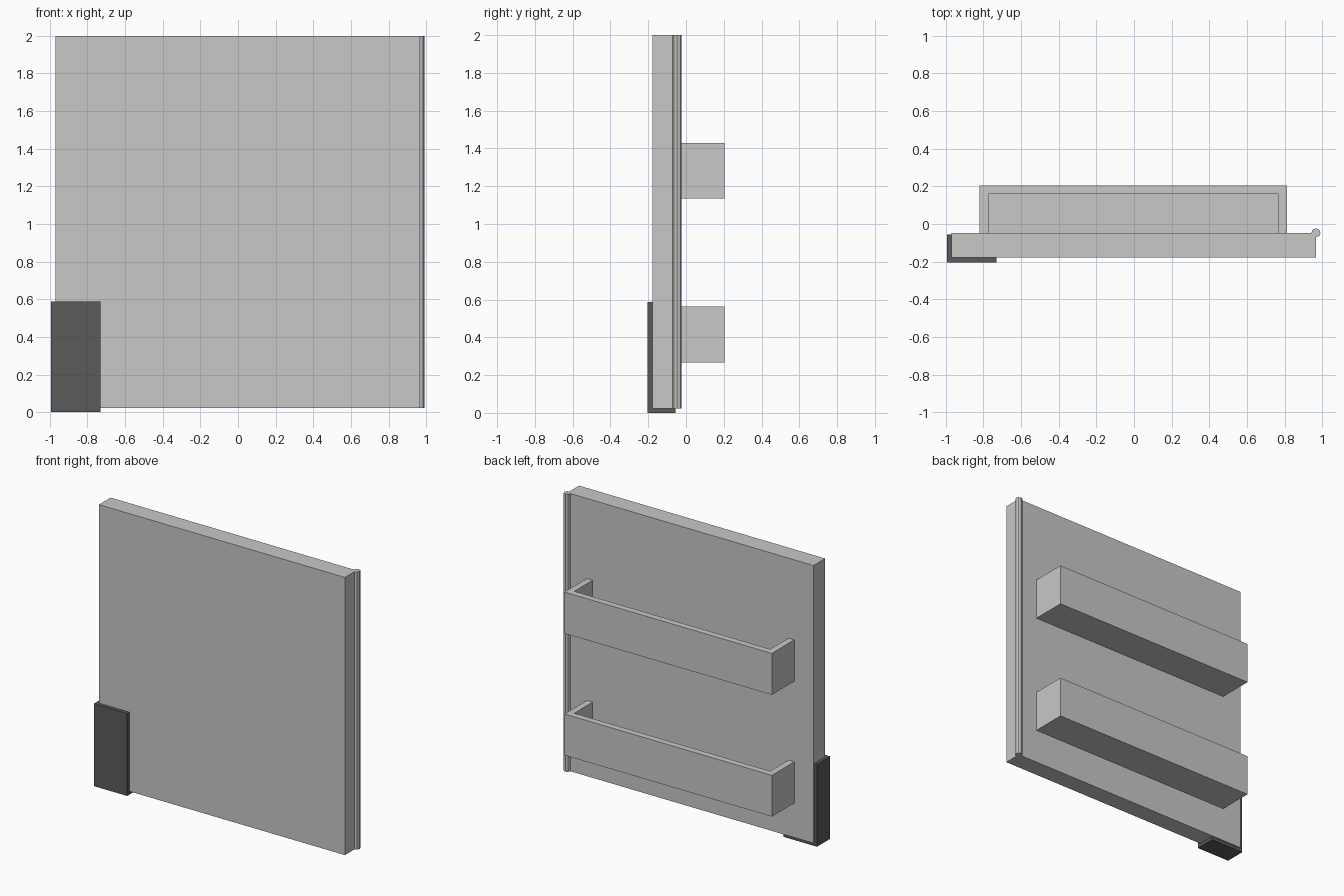
import bpy
import bmesh
from mathutils import Matrix, Vector

if "Cube" in bpy.data.objects:
    bpy.data.objects.remove(bpy.data.objects["Cube"])


def material(name, value):
    m = bpy.data.materials.new(name)
    m.diffuse_color = (value, value, value, 1)
    m.use_nodes = True
    m.node_tree.nodes["Principled BSDF"].inputs["Base Color"].default_value = m.diffuse_color
    return m


LIGHT = material("light grey", 0.58)
DARK = material("dark grey", 0.105)


def finish(name, bm, mat):
    mesh = bpy.data.meshes.new(name)
    bm.to_mesh(mesh)
    bm.free()
    mesh.materials.append(mat)
    obj = bpy.data.objects.new(name, mesh)
    bpy.context.collection.objects.link(obj)
    return obj


def box(name, lo, hi, mat):
    lo, hi = Vector(lo), Vector(hi)
    bm = bmesh.new()
    bmesh.ops.create_cube(bm, size=1, matrix=Matrix.Translation((lo + hi) / 2)
                          @ Matrix.Diagonal((*(hi - lo), 1)))
    return finish(name, bm, mat)


PANEL_BACK = -0.047
BOTTOM = 0.023

# Door panel
box("door_panel", (-0.971, -0.178, BOTTOM), (0.967, PANEL_BACK, 2.0), LIGHT)

# Hinge rod along the back right edge
bm = bmesh.new()
bmesh.ops.create_cone(bm, cap_ends=True, segments=8, radius1=0.024, radius2=0.024,
                      depth=2.0 - BOTTOM,
                      matrix=Matrix.Translation((0.967, PANEL_BACK, 1 + BOTTOM / 2)))
finish("hinge_rod", bm, LIGHT)

# Corner guard around the lower left corner
box("corner_guard", (-0.993, -0.204, 0.0), (-0.73, -0.056, 0.587), DARK)

# Open-topped shelf bins on the back, hollowed out against the panel
W = 0.046
X0, X1, Y1 = -0.82, 0.814, 0.205
for name, z0, z1 in (("lower_bin", 0.268, 0.562), ("upper_bin", 1.135, 1.43)):
    shelf = box(name, (X0, PANEL_BACK, z0), (X1, Y1, z1), LIGHT)
    cutter = box("bin_cutter", (X0 + W, PANEL_BACK - 0.1, z0 + W),
                 (X1 - W, Y1 - W, z1 + 0.1), LIGHT)
    cutter.hide_render = True
    cut = shelf.modifiers.new("hollow", 'BOOLEAN')
    cut.operation = 'DIFFERENCE'
    cut.solver = 'EXACT'
    cut.object = cutter
    bpy.context.view_layer.update()
    hollow = bpy.data.meshes.new_from_object(
        shelf.evaluated_get(bpy.context.evaluated_depsgraph_get()))
    shelf.modifiers.clear()
    shelf.data = hollow
    bpy.data.objects.remove(cutter)
